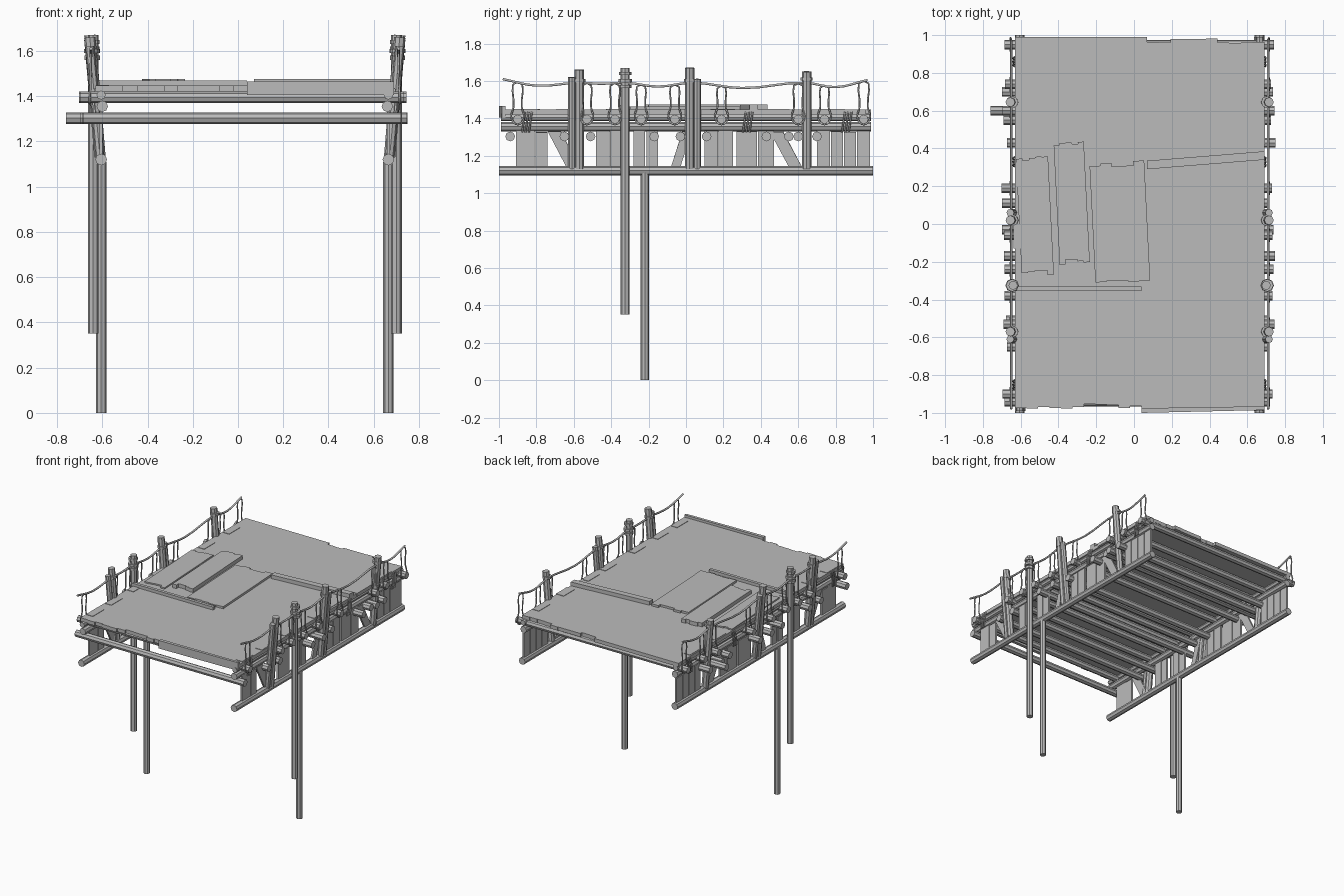
import bpy, bmesh, random
from mathutils import Vector, Matrix

random.seed(4)
if "Cube" in bpy.data.objects:
    bpy.data.objects.remove(bpy.data.objects["Cube"], do_unlink=True)

GREY = (0.5, 0.5, 0.5, 1)
wood = bpy.data.materials.new("weathered grey")
wood.use_nodes = True
wood.diffuse_color = GREY
wood.node_tree.nodes["Principled BSDF"].inputs["Base Color"].default_value = GREY

CX = 0.03            # middle of the deck between the two railings


def finish(name, bm):
    mesh = bpy.data.meshes.new(name)
    bmesh.ops.recalc_face_normals(bm, faces=bm.faces)
    bm.to_mesh(mesh)
    bm.free()
    mesh.materials.append(wood)
    obj = bpy.data.objects.new(name, mesh)
    bpy.context.collection.objects.link(obj)
    return obj


def log(name, a, b, r, sides=8):
    """Straight faceted log from a to b."""
    a, b = Vector(a), Vector(b)
    d = b - a
    m = Matrix.Translation((a + b) / 2) @ d.to_track_quat("Z", "Y").to_matrix().to_4x4()
    bm = bmesh.new()
    bmesh.ops.create_cone(bm, cap_ends=True, segments=sides, radius1=r, radius2=r,
                          depth=d.length, matrix=m)
    return finish(name, bm)


def prism(name, outline, move, matrix=None):
    """Flat outline pushed along a vector."""
    bm = bmesh.new()
    face = bm.faces.new([bm.verts.new(p) for p in outline])
    new = bmesh.ops.extrude_face_region(bm, geom=[face])["geom"]
    bmesh.ops.translate(bm, vec=move, verts=[v for v in new if isinstance(v, bmesh.types.BMVert)])
    if matrix:
        bm.transform(matrix)
    return finish(name, bm)


def rope(name, points, r=0.006, closed=False):
    curve = bpy.data.curves.new(name, "CURVE")
    curve.dimensions = "3D"
    curve.bevel_depth = r
    curve.bevel_resolution = 1
    curve.resolution_u = 4
    curve.use_fill_caps = True
    spline = curve.splines.new("BEZIER")
    spline.bezier_points.add(len(points) - 1)
    for bp, p in zip(spline.bezier_points, points):
        bp.co = p
        bp.handle_left_type = bp.handle_right_type = "AUTO"
    spline.use_cyclic_u = closed
    curve.materials.append(wood)
    obj = bpy.data.objects.new(name, curve)
    bpy.context.collection.objects.link(obj)


def ragged(x0, x1, y, depth, steps):
    """Stepped broken edge running from x0 to x1."""
    pts = []
    for i in range(steps):
        yy = y + random.uniform(-depth, depth)
        pts += [(x0 + (x1 - x0) * i / steps, yy), (x0 + (x1 - x0) * (i + 1) / steps, yy)]
    return pts


def slab(name, front, back, z0, z1, turn=0.0):
    pts = front + back
    mid = Vector((sum(p[0] for p in pts) / len(pts), sum(p[1] for p in pts) / len(pts), 0))
    m = Matrix.Translation(mid) @ Matrix.Rotation(turn, 4, "Z") @ Matrix.Translation(-mid)
    prism(name, [(x, y, z0) for x, y in pts], (0, 0, z1 - z0), m)


# Deck with broken front left and back right edges
slab("deck", ragged(-0.63, 0.04, -0.965, 0.015, 11) + [(0.04, -0.985), (0.69, -0.985)],
     ragged(0.69, 0.07, 0.97, 0.015, 10) + [(0.07, 0.99), (-0.63, 0.99)], 1.42, 1.447)
slab("front_board", [(0.04, -1.0), (0.69, -0.985)], [(0.69, -0.965), (0.04, -0.975)], 1.405, 1.465)

# Loose repair planks lying on the deck
for i, (x0, x1, y0, y1, top) in enumerate([(-0.61, -0.44, -0.26, 0.35, 1.457),
                                           (-0.41, -0.25, -0.20, 0.42, 1.475),
                                           (-0.22, 0.07, -0.30, 0.32, 1.463)]):
    slab(f"repair_plank_{i}", ragged(x0, x1, y0, 0.015, 5), ragged(x1, x0, y1, 0.015, 5),
         1.44, top, 0.05)

# Battens fixed across the deck
slab("front_batten", [(-0.63, -0.355), (0.04, -0.355)], [(0.04, -0.332), (-0.63, -0.332)], 1.44, 1.47)
slab("back_batten", [(0.07, 0.29), (0.69, 0.34)], [(0.69, 0.385), (0.07, 0.335)], 1.44, 1.475)

# Cross logs under the deck, in two layers
UPPER = (-0.90, -0.53, -0.38, -0.24, -0.06, 0.19, 0.60, 0.74, 0.95)
LOWER = (-0.94, -0.65, -0.51, -0.17, -0.03, 0.11, 0.43, 0.55, 0.70)
for i, y in enumerate(UPPER):
    log(f"upper_cross_log_{i}", (-0.68 - random.uniform(0, 0.03), y, 1.395),
        (0.725 + random.uniform(0, 0.02), y, 1.395), 0.025)
for i, y in enumerate(LOWER):
    log(f"lower_cross_log_{i}", (-0.66 - random.uniform(0, 0.04), y, 1.303),
        (0.71 + random.uniform(0, 0.04), y, 1.303), 0.026)
log("long_cross_log", (-0.76, 0.6, 1.303), (0.74, 0.6, 1.303), 0.026)

# Wall boards: start, end and lean along the side
BOARDS = [(-0.91, -0.81, 0), (-0.805, -0.74, 0), (-0.64, -0.57, -0.1), (-0.48, -0.41, 0),
          (-0.405, -0.35, 0), (-0.28, -0.22, 0), (-0.21, -0.15, 0), (-0.08, -0.03, 0.06),
          (0.10, 0.17, 0), (0.175, 0.25, 0), (0.27, 0.38, 0), (0.385, 0.47, 0),
          (0.55, 0.62, -0.1), (0.70, 0.77, 0), (0.775, 0.84, 0), (0.845, 0.91, 0), (0.915, 0.985, 0)]
# Railing line heights along the side
RAIL = [(-0.98, 1.61), (-0.8, 1.575), (-0.58, 1.59), (-0.45, 1.585), (-0.32, 1.59), (-0.15, 1.57),
        (0.03, 1.59), (0.3, 1.562), (0.64, 1.59), (0.8, 1.567), (0.97, 1.605)]


def rail_z(y):
    for (ya, za), (yb, zb) in zip(RAIL, RAIL[1:]):
        if y <= yb:
            return za + (zb - za) * (y - ya) / (yb - ya)
    return RAIL[-1][1]


for side, s in (("left", 1), ("right", -1)):
    def X(offset):
        return CX + s * offset

    # Long side beams
    log(f"{side}_bottom_beam", (X(0.635), -1, 1.12), (X(0.635), 1, 1.12), 0.026)
    log(f"{side}_upper_beam", (X(0.63), -0.99, 1.355), (X(0.63), 0.99, 1.355), 0.025)
    log(f"{side}_edge_beam", (X(0.635), -0.99, 1.405), (X(0.635), 0.99, 1.405), 0.02)

    # Ragged deck edge planks
    for i in range(7):
        y = -0.95 + i * 0.28 + random.uniform(-0.04, 0.04)
        e = 0.645 + random.uniform(0, 0.025)
        prism(f"{side}_edge_plank_{i}", [(X(0.6), y, 1.425), (X(e), y, 1.425),
              (X(e), y + 0.13, 1.425), (X(0.6), y + 0.13, 1.425)], (0, 0, 0.025))

    # Wall boards between the beams
    for i, (a, b, lean) in enumerate(BOARDS):
        top = 1.335 - random.uniform(0, 0.01)
        prism(f"{side}_wall_board_{i}", [(X(0.628), a, 1.14), (X(0.628), b, 1.14),
              (X(0.628), b + lean, top), (X(0.628), a + lean, top)], (s * 0.014, 0, 0))

    # Legs and railing posts, the posts leaning outwards
    log(f"{side}_long_leg", (X(0.635), -0.22, 0), (X(0.635), -0.22, 1.11), 0.023)
    log(f"{side}_tall_post", (X(0.67), -0.325, 0.35), (X(0.67), -0.325, 1.67), 0.024)
    posts = [(-0.61, 1.62, 0.02), (-0.57, 1.66, 0.025), (0.02, 1.67, 0.025),
             (0.06, 1.61, 0.02), (0.645, 1.65, 0.025)]
    for i, (y, top, r) in enumerate(posts):
        log(f"{side}_post_{i}", (X(0.64), y, 1.13), (X(0.685), y, top), r)
    # Bindings around the posts
    for i, (y, z, r) in enumerate([(-0.325, 1.64, 0.033), (-0.325, 1.6, 0.036), (-0.325, 1.57, 0.034),
                                   (-0.57, 1.6, 0.032), (0.02, 1.6, 0.032), (0.645, 1.61, 0.032)]):
        log(f"{side}_binding_{i}", (X(0.675), y, z - 0.009), (X(0.675), y, z + 0.009), r)

    # Rope railing with hanging loops around the log ends
    rope(f"{side}_rail_rope", [(X(0.68), y, z) for y, z in RAIL], 0.007)
    for i, y in enumerate(UPPER):
        z = rail_z(y)
        rope(f"{side}_hanging_loop_{i}", [(X(0.68), y, z), (X(0.682), y - 0.022, 1.46),
             (X(0.685), y - 0.032, 1.395), (X(0.685), y, 1.367), (X(0.685), y + 0.032, 1.395),
             (X(0.682), y + 0.022, 1.46)], 0.005, True)

    # Short lashings on the side beams
    for i, y in enumerate((-0.85, 0.33, 0.86)):
        for k in (-0.018, 0, 0.018):
            rope(f"{side}_lashing_{i}", [(X(0.664), y + k - 0.008, 1.325), (X(0.668), y + k, 1.38),
                                         (X(0.66), y + k + 0.008, 1.435)], 0.005)
